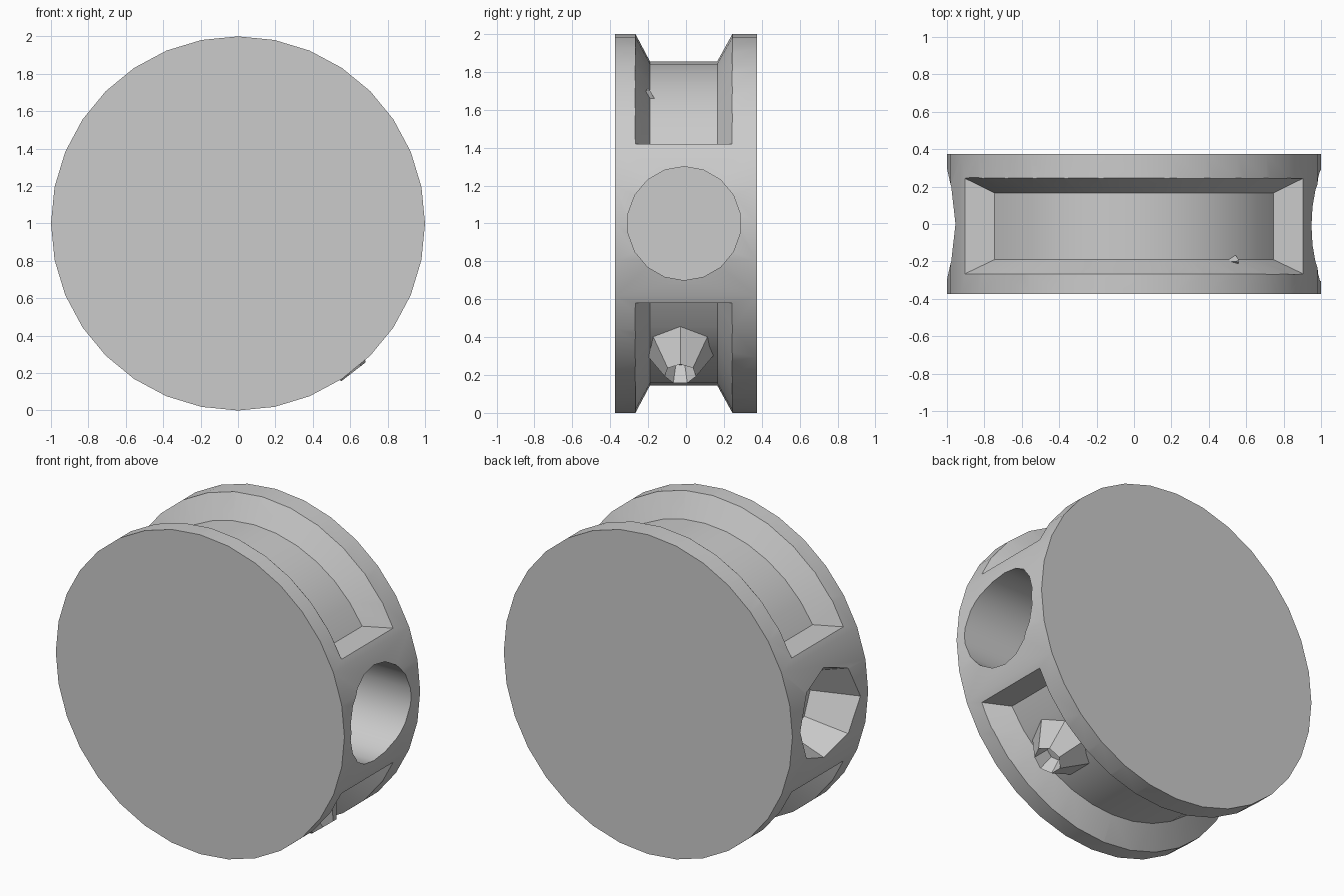
import bpy, bmesh, math
from mathutils import Vector, Matrix

cube = bpy.data.objects.get("Cube")
if cube:
    bpy.data.objects.remove(cube, do_unlink=True)

GREY = (0.6, 0.6, 0.6, 1.0)
mat = bpy.data.materials.new("plain_grey")
mat.use_nodes = True
mat.diffuse_color = GREY
mat.node_tree.nodes["Principled BSDF"].inputs["Base Color"].default_value = GREY
CENTRE = Vector((0, 0, 1))


def finish(name, bm):
    bmesh.ops.recalc_face_normals(bm, faces=bm.faces)
    mesh = bpy.data.meshes.new(name)
    bm.to_mesh(mesh)
    bm.free()
    mesh.materials.append(mat)
    obj = bpy.data.objects.new(name, mesh)
    bpy.context.collection.objects.link(obj)
    return obj


def frustum(name, base, axis, length, r1, r2, sides, cup=0.0):
    """Tapered cylinder from base along axis, optionally with a hollow end."""
    bm = bmesh.new()
    axis = Vector(axis).normalized()
    turn = axis.to_track_quat('Z', 'Y').to_matrix().to_4x4()
    place = Matrix.Translation(base) @ turn @ Matrix.Translation((0, 0, length / 2))
    bmesh.ops.create_cone(bm, cap_ends=True, segments=sides, radius1=r1,
                          radius2=r2, depth=length, matrix=place)
    if cup:
        end = max(bm.faces, key=lambda f: f.calc_center_median().dot(axis))
        bmesh.ops.inset_region(bm, faces=[end], thickness=r2 * 0.35)
        bmesh.ops.translate(bm, verts=end.verts, vec=-axis * cup)
    return finish(name, bm)


def groove_cutter(name, side):
    """Curved trough with sloped walls and flat, level ends."""
    bm = bmesh.new()
    steps, end_height = 12, 0.42
    rows = []
    for i in range(steps + 1):
        row = []
        for r, y in ((0.855, -0.19), (0.855, 0.165), (1.1, 0.30), (1.1, -0.32)):
            a = math.asin(end_height / r)
            a += (math.pi - 2 * a) * i / steps
            row.append(bm.verts.new((r * math.cos(a), y, 1 + side * r * math.sin(a))))
        rows.append(row)
    for p, q in zip(rows, rows[1:]):
        for k in range(4):
            n = (k + 1) % 4
            bm.faces.new((p[k], p[n], q[n], q[k]))
    bm.faces.new(rows[0])
    bm.faces.new(rows[-1])
    return finish(name, bm)


def cut(target, cutter):
    cutter.hide_render = True
    mod = target.modifiers.new("cut", 'BOOLEAN')
    mod.operation = 'DIFFERENCE'
    mod.solver = 'EXACT'
    mod.object = cutter
    bpy.context.view_layer.objects.active = target
    bpy.ops.object.modifier_apply(modifier=mod.name)
    bpy.data.objects.remove(cutter, do_unlink=True)


# Thick round body
body = frustum("drum_body", (0, -0.375, 1), (0, 1, 0), 0.75, 1.0, 1.0, 32)

# Curved troughs along the top and bottom of the rim
cut(body, groove_cutter("top_groove", 1))
cut(body, groove_cutter("bottom_groove", -1))

# Deep round bore on one side, shallow tapered socket on the other
cut(body, frustum("left_bore", (0.2, -0.01, 1), (1, 0, 0), 1.0, 0.3, 0.3, 18))
cut(body, frustum("right_socket", (-0.72, 0, 1), (-1, 0, 0), 0.4, 0.2, 0.34, 8))

# Faceted, hollow-ended stub in the bottom groove
out = Vector((0.61, 0, -0.79)).normalized()
frustum("stub", CENTRE + out * 0.8 + Vector((0, -0.03, 0)), out, 0.205,
        0.21, 0.085, 7, cup=0.1)

# Small chip on the wall of the top groove
out = Vector((0.55, 0, 0.7)).normalized()
frustum("wall_chip", CENTRE + out * 0.82 + Vector((0, -0.2, 0)), out, 0.08,
        0.06, 0.01, 3)

# Smooth rim with crisp edges; stub and chip stay flat
bpy.ops.object.select_all(action='DESELECT')
body.select_set(True)
bpy.context.view_layer.objects.active = body
bpy.ops.object.shade_smooth_by_angle(angle=math.radians(28))
